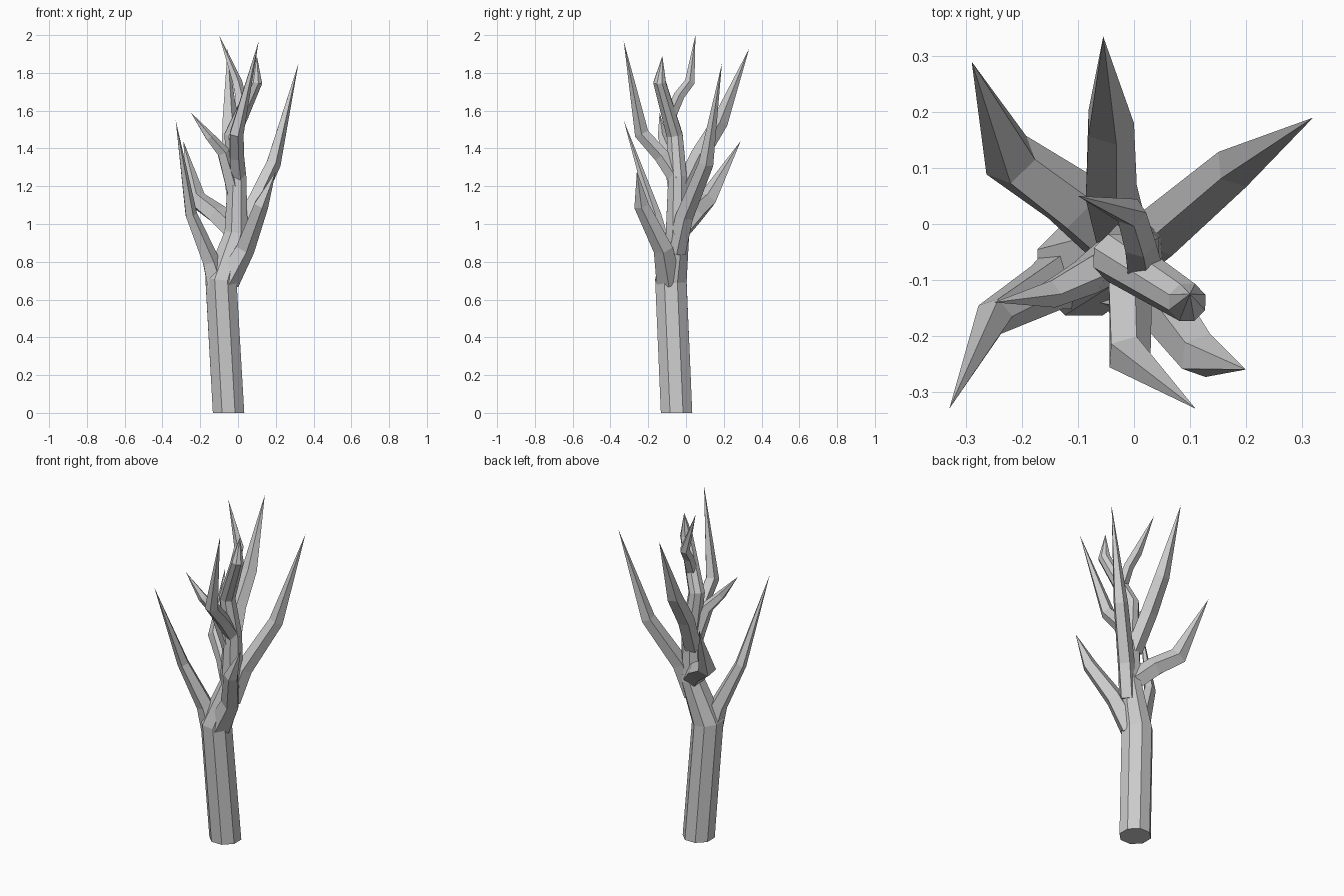
import bpy, bmesh, math
from mathutils import Vector


def limb(name, path, sides, first_dir=None, turn=0.0):
    """Sweep a tapering polygon along (x, y, z, radius) points; radius 0 ends in a tip."""
    pts = [Vector(p[:3]) for p in path]
    bm = bmesh.new()
    rings = []
    for i, p in enumerate(pts):
        d = Vector((0, 0, 0))
        if i > 0:
            d += (p - pts[i - 1]).normalized()
        if i < len(pts) - 1:
            d += (pts[i + 1] - p).normalized()
        if i == 0 and first_dir:
            d = Vector(first_dir)
        d.normalize()
        u = Vector((0, 1, 0)).cross(d).normalized()
        v = d.cross(u)
        r = path[i][3]
        if r == 0:
            rings.append([bm.verts.new(p)])
            continue
        rings.append([bm.verts.new(p + r * (u * math.cos(a) + v * math.sin(a)))
                      for a in (turn + 2 * math.pi * k / sides for k in range(sides))])
    for a, b in zip(rings, rings[1:]):
        for k in range(sides):
            n = (k + 1) % sides
            if len(b) == 1:
                bm.faces.new((a[k], a[n], b[0]))
            else:
                bm.faces.new((a[k], a[n], b[n], b[k]))
    bm.faces.new(rings[0][::-1])
    bmesh.ops.recalc_face_normals(bm, faces=bm.faces)
    mesh = bpy.data.meshes.new(name)
    bm.to_mesh(mesh)
    bm.free()
    ob = bpy.data.objects.new(name, mesh)
    bpy.context.collection.objects.link(ob)
    return ob


# Eight-sided trunk running up into the bent leader
limb("trunk", [
    (-0.05, -0.05, 0.00, 0.09),
    (-0.09, -0.08, 0.70, 0.09),
    (-0.01, -0.045, 0.95, 0.067),
    (-0.005, -0.045, 1.25, 0.053),
    (-0.03, -0.06, 1.47, 0.046),
    (0.095, -0.14, 1.75, 0.036),
    (0.10, -0.125, 1.89, 0),
], 8, (0, 0, 1), math.pi / 8)

# Side branches, each thick at the root, bent once or twice, ending in a spike
branches = {
    "right_branch": [(0.0, -0.05, 0.85, 0.05), (0.05, -0.01, 1.04, 0.05),
                     (0.185, 0.105, 1.32, 0.042), (0.32, 0.19, 1.85, 0)],
    "front_right_branch": [(-0.06, -0.09, 0.70, 0.07), (0.035, -0.12, 0.87, 0.055),
                           (0.12, -0.235, 1.10, 0.042), (0.20, -0.26, 1.28, 0)],
    "front_left_branch": [(-0.11, -0.09, 0.68, 0.065), (-0.145, -0.105, 0.80, 0.05),
                          (-0.25, -0.165, 1.05, 0.034), (-0.33, -0.33, 1.55, 0)],
    "back_left_branch": [(-0.03, -0.03, 0.97, 0.06), (-0.11, 0.04, 1.05, 0.058),
                         (-0.22, 0.115, 1.13, 0.052), (-0.29, 0.29, 1.44, 0)],
    "back_branch": [(-0.02, -0.03, 1.15, 0.05), (-0.045, 0.07, 1.36, 0.05),
                    (-0.045, 0.18, 1.54, 0.045), (-0.055, 0.335, 1.93, 0)],
    "front_branch": [(0.0, -0.05, 1.24, 0.045), (-0.01, -0.13, 1.36, 0.042),
                     (-0.01, -0.235, 1.48, 0.040), (0.11, -0.33, 1.97, 0)],
    "left_twig": [(-0.02, -0.05, 1.17, 0.045), (-0.08, -0.09, 1.38, 0.036),
                  (-0.15, -0.125, 1.46, 0.026), (-0.25, -0.14, 1.59, 0)],
    "top_twig": [(0.02, -0.09, 1.56, 0.035), (0.01, -0.035, 1.68, 0.03),
                 (-0.005, 0.02, 1.75, 0.028), (-0.10, 0.05, 2.00, 0)],
}
for name, path in branches.items():
    limb(name, path, 5)
